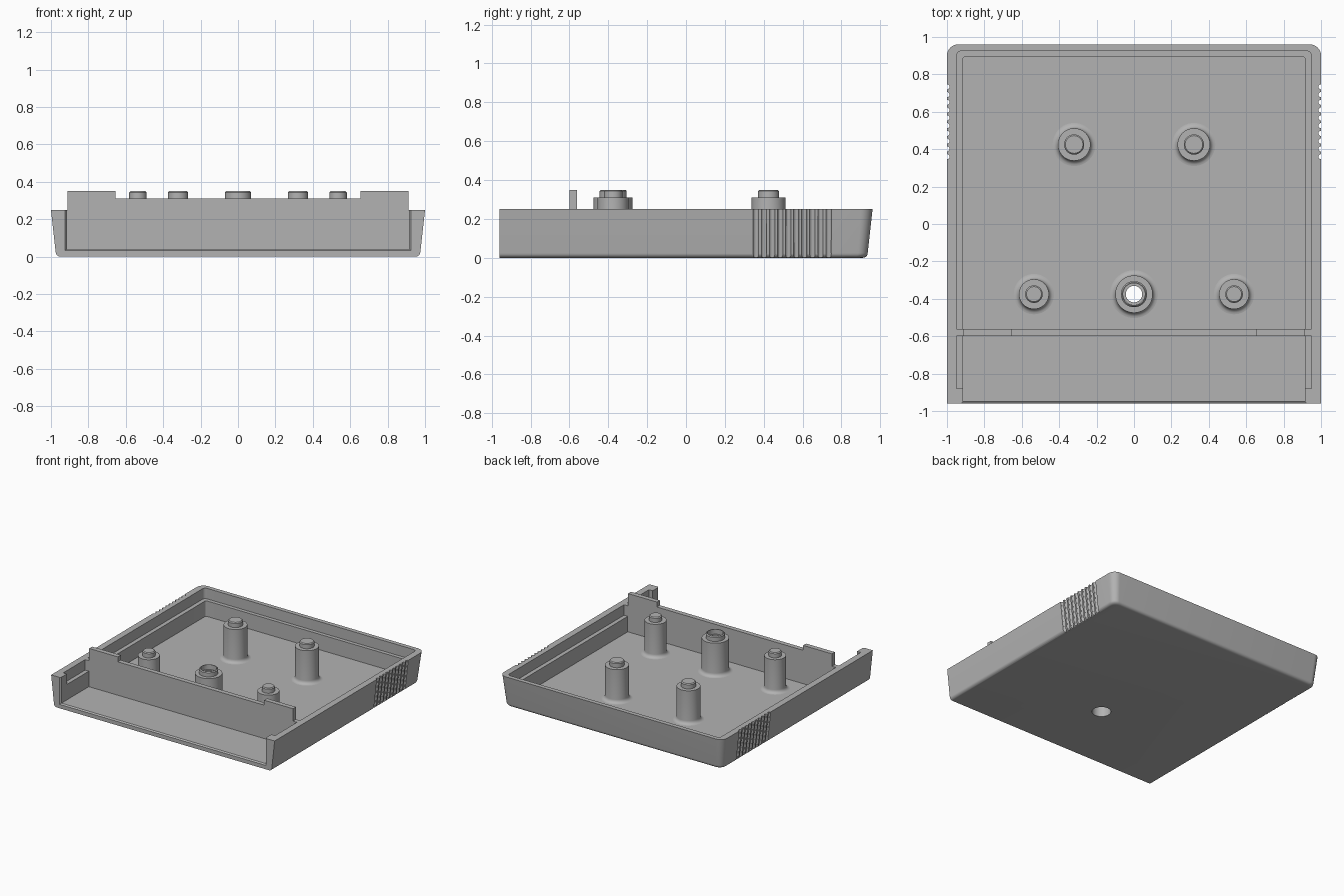
import bpy, bmesh, math

cube = bpy.data.objects.get("Cube")
if cube:
    bpy.data.objects.remove(cube, do_unlink=True)

grey = bpy.data.materials.new("mid_grey")
grey.use_nodes = True
COLOUR = (0.45, 0.45, 0.45, 1)
grey.diffuse_color = COLOUR
grey.node_tree.nodes["Principled BSDF"].inputs["Base Color"].default_value = COLOUR

FRONT, FLOOR, RIM, LEDGE = -0.96, 0.04, 0.25, 0.165


def finish(name, bm):
    bmesh.ops.recalc_face_normals(bm, faces=bm.faces)
    mesh = bpy.data.meshes.new(name)
    bm.to_mesh(mesh)
    bm.free()
    obj = bpy.data.objects.new(name, mesh)
    bpy.context.collection.objects.link(obj)
    mesh.materials.append(grey)
    return obj


def loft(name, loops):
    """Skin a stack of matching closed loops and cap both ends."""
    bm = bmesh.new()
    rings = [[bm.verts.new(p) for p in loop] for loop in loops]
    n = len(rings[0])
    for a, b in zip(rings, rings[1:]):
        for i in range(n):
            j = (i + 1) % n
            bm.faces.new((a[i], a[j], b[j], b[i]))
    bm.faces.new(rings[0])
    bm.faces.new(rings[-1])
    return finish(name, bm)


def outline(half, back, z, radius, front=FRONT, steps=8):
    """Rectangle with square front corners and rounded back corners."""
    pts = [(-half, front, z), (half, front, z)]
    for side, start in ((1, 0), (-1, 90)):
        for i in range(steps + 1):
            a = math.radians(start + 90 * i / steps)
            pts.append((side * (half - radius) + radius * math.cos(a),
                        back - radius + radius * math.sin(a), z))
    return pts


def lathe(name, profile, x, y, closed=False, steps=48):
    """Spin (radius, height) points about a vertical axis."""
    bm = bmesh.new()
    rings = []
    for r, z in profile:
        rings.append([bm.verts.new((x + r * math.cos(math.tau * i / steps),
                                    y + r * math.sin(math.tau * i / steps), z))
                      for i in range(steps)])
    pairs = list(zip(rings, rings[1:]))
    if closed:
        pairs.append((rings[-1], rings[0]))
    else:
        bm.faces.new(rings[0])
        bm.faces.new(rings[-1])
    for a, b in pairs:
        for i in range(steps):
            j = (i + 1) % steps
            bm.faces.new((a[i], a[j], b[j], b[i]))
    return finish(name, bm)


def cut(target, cutter):
    mod = target.modifiers.new("cut", "BOOLEAN")
    mod.operation = "DIFFERENCE"
    mod.solver = "EXACT"
    mod.object = cutter
    bpy.context.view_layer.objects.active = target
    bpy.ops.object.modifier_apply(modifier=mod.name)
    bpy.data.objects.remove(cutter, do_unlink=True)


# Tapered outer tray with a rounded lower edge
levels = []
for i in range(6):
    a = math.radians(90 * i / 5)
    inset = 0.025 * (1 - math.sin(a))
    levels.append(outline(0.975 - inset, 0.935 - inset, 0.025 * (1 - math.cos(a)), 0.05))
levels.append(outline(1.0, 0.96, RIM, 0.06))
tray = loft("tray_shell", levels)

# Main cavity, open at the front
cut(tray, loft("cavity_cutter", [outline(0.915, 0.895, z, 0.015, -1.1) for z in (FLOOR, 0.4)]))
# Stepped recess around the rim
cut(tray, loft("ledge_cutter", [outline(0.948, 0.925, z, 0.025, -0.88) for z in (LEDGE, 0.4)]))
# Chamfer around the front opening
cut(tray, loft("mouth_cutter", [
    [(-h, y, z), (h, y, z), (h, y, 0.4), (-h, y, 0.4)]
    for h, y, z in ((0.933, -0.97, 0.024), (0.91, -0.945, 0.043))]))
# Screw hole through the floor
cut(tray, lathe("hole_cutter", [(0.07, -0.1), (0.07, 0.1)], 0, -0.375))

# Grip grooves following the sloping sides
for side in (-1, 1):
    for g in range(10):
        y = 0.36 + g * 0.0415
        rings = []
        for z in (-0.05, 0.3):
            x = side * (0.972 + 0.028 * z / RIM)
            rings.append([(x + 0.014 * math.cos(math.tau * k / 12),
                           y + 0.014 * math.sin(math.tau * k / 12), z) for k in range(12)])
        cut(tray, loft("groove_cutter", rings))

# Cross wall with raised end tabs and a lower key in each ledge
half_wall = [(0, 0.31), (0.655, 0.31), (0.655, 0.35), (0.912, 0.35),
             (0.912, RIM), (0.95, RIM), (0.95, LEDGE), (0.915, LEDGE), (0.915, FLOOR - 0.01)]
section = half_wall[1:] + [(-x, z) for x, z in reversed(half_wall[1:])]
wall = loft("cross_wall", [[(x, y, z) for x, z in section] for y in (-0.6, -0.562)])


def post_profile(body, pin, flare=0.028):
    """Floor fillet, body, shoulder and locating pin."""
    pts = [(body + flare, FLOOR - 0.01)]
    for i in range(6):
        a = math.radians(90 * i / 5)
        pts.append((body + flare * (1 - math.sin(a)), FLOOR + flare * (1 - math.cos(a))))
    return pts + [(body, 0.31), (pin, 0.31), (pin, 0.343), (pin - 0.007, 0.35)]


# Solid posts in mirrored pairs
parts = [tray, wall]
for label, x, y, body, pin in (("back", 0.32, 0.425, 0.087, 0.054),
                               ("front", 0.535, -0.375, 0.08, 0.047)):
    for side, sx in (("left", 1), ("right", -1)):
        parts.append(lathe(f"{label}_{side}_post", post_profile(body, pin), sx * x, y))

# Hollow centre post with a stepped bore
bore = [(0.058, 0.35), (0.058, 0.31), (0.044, 0.31), (0.044, 0.18), (0.07, 0.18), (0.07, FLOOR - 0.01)]
parts.append(lathe("centre_screw_post", post_profile(0.1, 0.07) + bore, 0, -0.375, closed=True))

# Smooth curves, keep sharp edges
bpy.ops.object.select_all(action="DESELECT")
for obj in parts:
    obj.select_set(True)
bpy.context.view_layer.objects.active = tray
bpy.ops.object.shade_smooth_by_angle(angle=math.radians(30))
